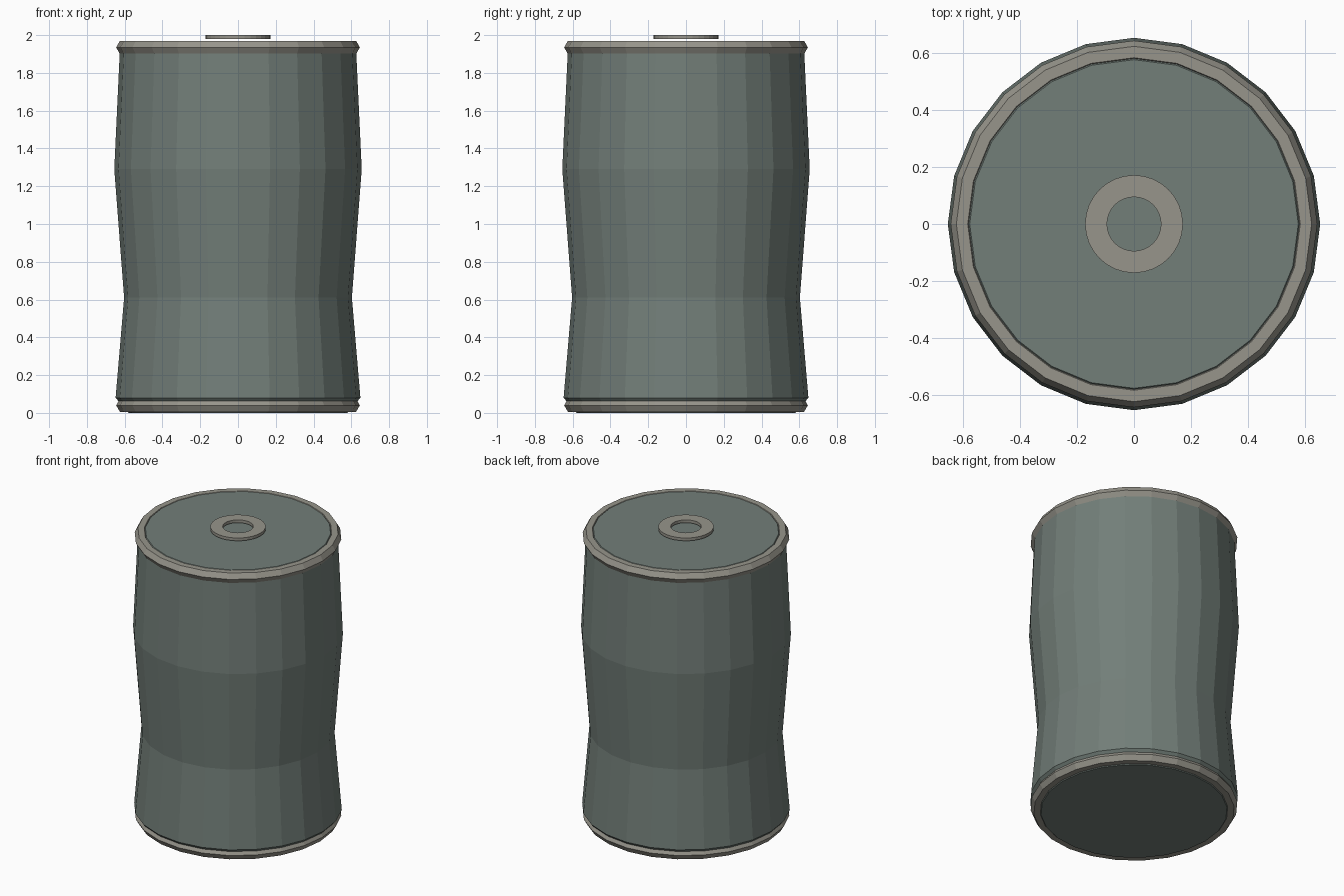
import bpy, bmesh
from math import cos, sin, pi

if "Cube" in bpy.data.objects:
    bpy.data.objects.remove(bpy.data.objects["Cube"])


def material(name, color):
    m = bpy.data.materials.new(name)
    m.diffuse_color = (*color, 1)
    m.use_nodes = True
    m.node_tree.nodes["Principled BSDF"].inputs["Base Color"].default_value = m.diffuse_color
    return m


def lathe(name, profile, sides, mat, ring=False):
    """Revolve an (r, z) profile around z; ring closes the section, otherwise ends are capped."""
    bm = bmesh.new()
    loops = [[bm.verts.new((r * cos(2 * pi * i / sides), r * sin(2 * pi * i / sides), z))
              for i in range(sides)] for r, z in profile]
    pairs = list(zip(loops, loops[1:]))
    if ring:
        pairs.append((loops[-1], loops[0]))
    else:
        bm.faces.new(loops[0][::-1])
        bm.faces.new(loops[-1])
    for a, b in pairs:
        for i in range(sides):
            j = (i + 1) % sides
            bm.faces.new((a[i], a[j], b[j], b[i]))
    bmesh.ops.recalc_face_normals(bm, faces=bm.faces[:])
    me = bpy.data.meshes.new(name)
    bm.to_mesh(me)
    bm.free()
    me.materials.append(mat)
    ob = bpy.data.objects.new(name, me)
    bpy.context.collection.objects.link(ob)
    return ob


paint = material("grey_green_paint", (0.17, 0.21, 0.19))
metal = material("dull_metal", (0.31, 0.30, 0.26))

# Dented can body with flat lid and base
lathe("can_body", [(0.58, 0), (0.648, 0.08), (0.603, 0.61), (0.655, 1.29),
                   (0.626, 1.91), (0.578, 1.97)], 24, paint)

# Hexagonal-section rims at both ends
for name, zc in (("bottom_rim", 0.04), ("top_rim", 1.935)):
    section = [(0.605 + 0.04 * cos(k * pi / 3), zc + 0.035 * sin(k * pi / 3) / sin(pi / 3))
               for k in range(6)]
    lathe(name, section, 24, metal, ring=True)

# Flat pull ring just above the lid
lathe("pull_ring", [(0.095, 1.98), (0.172, 1.98), (0.172, 2.0), (0.095, 2.0)],
      32, metal, ring=True)
